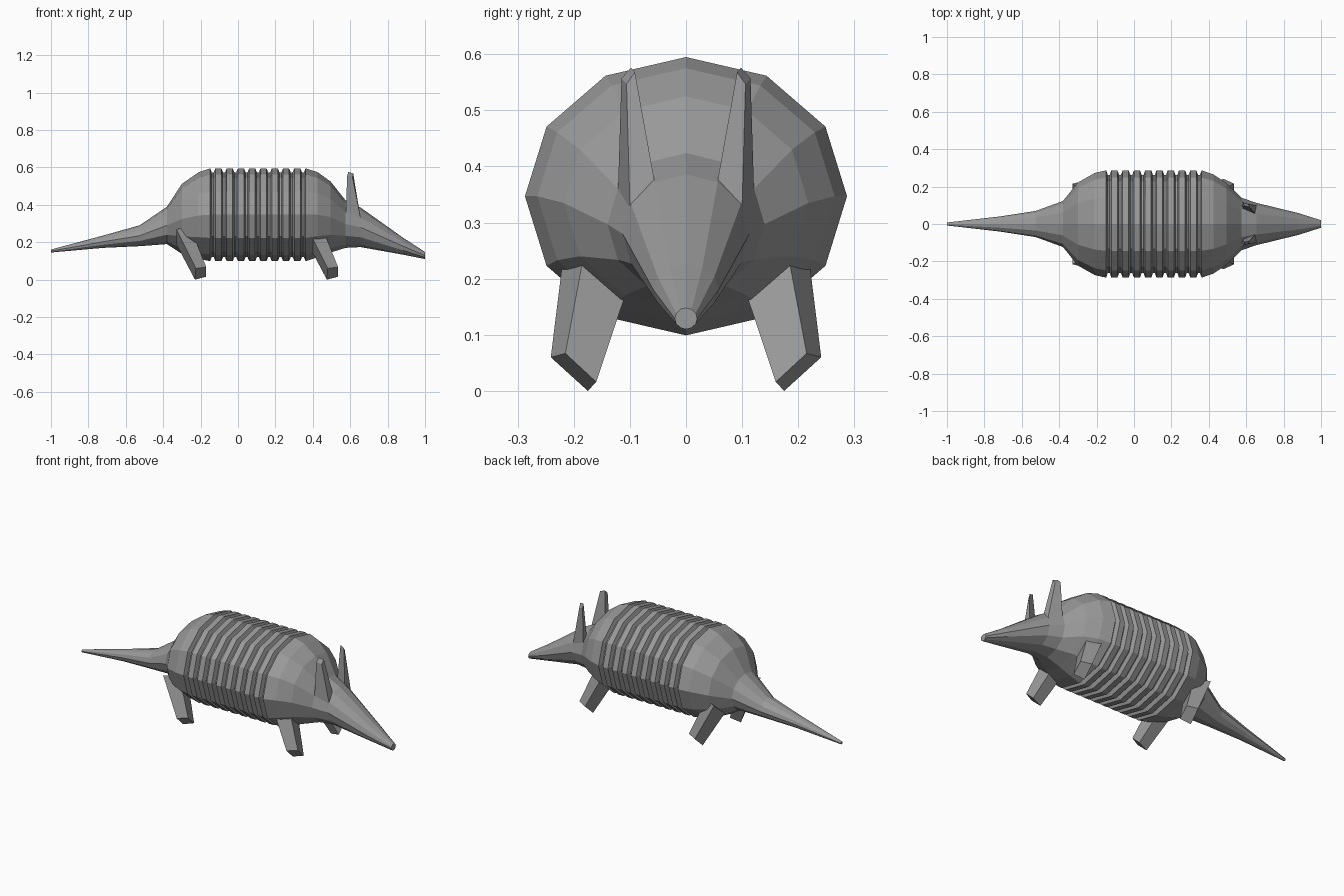
import bpy, bmesh
from math import sin, cos, pi

if "Cube" in bpy.data.objects:
    bpy.data.objects.remove(bpy.data.objects["Cube"])

SIDES = 12
grey = bpy.data.materials.new("armour_grey")
grey.use_nodes = True
colour = (0.32, 0.32, 0.32, 1)
grey.diffuse_color = colour
grey.node_tree.nodes["Principled BSDF"].inputs["Base Color"].default_value = colour


def finish(name, bm):
    bmesh.ops.recalc_face_normals(bm, faces=bm.faces)
    mesh = bpy.data.meshes.new(name)
    bm.to_mesh(mesh)
    bm.free()
    mesh.materials.append(grey)
    obj = bpy.data.objects.new(name, mesh)
    bpy.context.collection.objects.link(obj)
    return obj


def bridge(bm, loops):
    """Skin a list of vertex loops and cap both ends."""
    rings = [[bm.verts.new(p) for p in loop] for loop in loops]
    n = len(rings[0])
    for a, b in zip(rings, rings[1:]):
        for i in range(n):
            j = (i + 1) % n
            bm.faces.new((a[i], a[j], b[j], b[i]))
    bm.faces.new(rings[0])
    bm.faces.new(rings[-1])


def ring(x, z, ry, rz):
    return [(x, ry * sin(2 * pi * i / SIDES), z + rz * cos(2 * pi * i / SIDES))
            for i in range(SIDES)]


def loft(name, sections):
    bm = bmesh.new()
    bridge(bm, [ring(*s) for s in sections])
    return finish(name, bm)


def tapered_pair(name, top, bottom, shift=0):
    """Four-sided limb on the left (+y) and its mirror on the other side."""
    for side, sign in (("near", -1), ("far", 1)):
        bm = bmesh.new()
        bridge(bm, [[(x + shift, sign * y, z) for x, y, z in loop]
                    for loop in (top, bottom)])
        finish(name + "_" + side, bm)


# Shell, tail and head share one long body: (x, centre z, half width, half height)
BELLY = (0.347, 0.287, 0.248)
GROOVE = (0.347, 0.262, 0.226)
tail = [(-1, 0.153, 0.008, 0.008), (-0.72, 0.203, 0.04, 0.033),
        (-0.525, 0.235, 0.07, 0.056), (-0.38, 0.29, 0.123, 0.1),
        (-0.3, 0.325, 0.222, 0.187), (-0.21, 0.343, 0.273, 0.232)]
bands = []
for k in range(9):
    x = -0.135 + 0.0603 * k
    bands += [(x - 0.014, *BELLY), (x - 0.005, *GROOVE),
              (x + 0.005, *GROOVE), (x + 0.014, *BELLY)]
head = [(0.425, 0.347, 0.265, 0.228), (0.495, 0.335, 0.218, 0.19),
        (0.575, 0.297, 0.14, 0.127), (0.655, 0.28, 0.113, 0.106),
        (0.88, 0.18, 0.058, 0.046), (1, 0.129, 0.02, 0.019)]
loft("armoured_body", tail + bands + head)

# Legs: slanted blocks, tops buried in the shell
leg_top = [(0.45, 0.175, 0.28), (0.375, 0.215, 0.27),
           (0.375, 0.115, 0.19), (0.45, 0.095, 0.21)]
leg_foot = [(0.535, 0.215, 0.067), (0.48, 0.241, 0.06),
            (0.475, 0.175, 0.0), (0.535, 0.16, 0.016)]
tapered_pair("front_leg", leg_top, leg_foot)
tapered_pair("hind_leg", leg_top, leg_foot, -0.705)

# Ears: upright wedges set into the back of the head
ear_base = [(0.655, 0.1, 0.33), (0.652, 0.05, 0.34),
            (0.578, 0.08, 0.34), (0.575, 0.122, 0.33)]
ear_tip = [(0.612, 0.106, 0.547), (0.616, 0.091, 0.568),
           (0.59, 0.098, 0.576), (0.584, 0.115, 0.557)]
tapered_pair("ear", ear_base, ear_tip)
